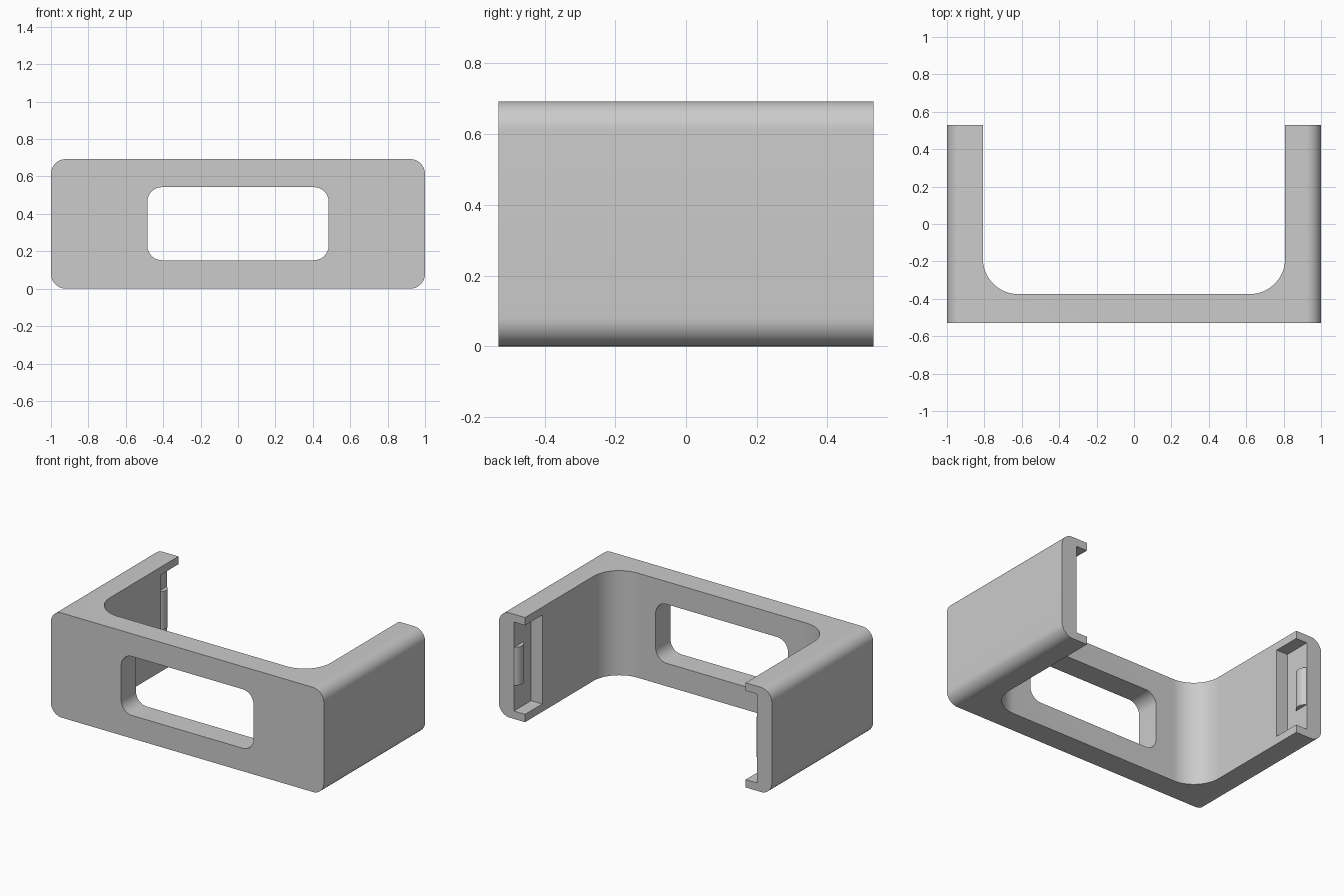
import bpy
import bmesh
import math
from mathutils import Vector

if "Cube" in bpy.data.objects:
    bpy.data.objects.remove(bpy.data.objects["Cube"])

W, D, H = 1.0, 0.53, 0.693          # half width, half depth, height
ARM, FRONT = 0.808, -0.375          # inner faces of the arms and front wall

grey = bpy.data.materials.new("plain grey")
grey.use_nodes = True
grey.diffuse_color = (0.6, 0.6, 0.6, 1)
grey.node_tree.nodes["Principled BSDF"].inputs["Base Color"].default_value = (0.6, 0.6, 0.6, 1)


def rounded_rect(u0, u1, v0, v1, r, steps=12):
    """Outline of a rectangle with rounded corners."""
    corners = [(u1 - r, v1 - r), (u0 + r, v1 - r), (u0 + r, v0 + r), (u1 - r, v0 + r)]
    points = []
    for i, (cu, cv) in enumerate(corners):
        for s in range(steps + 1):
            a = math.pi / 2 * (i + s / steps)
            points.append((cu + r * math.cos(a), cv + r * math.sin(a)))
    return points


def prism(name, outline, axis, start, end):
    """Extrude an outline along y (outline in x, z) or z (outline in x, y)."""
    bm = bmesh.new()
    verts = [bm.verts.new((u, start, v) if axis == "y" else (u, v, start)) for u, v in outline]
    face = bm.faces.new(verts)
    moved = bmesh.ops.extrude_face_region(bm, geom=[face])["geom"]
    step = Vector((0, end - start, 0)) if axis == "y" else Vector((0, 0, end - start))
    bmesh.ops.translate(bm, vec=step, verts=[g for g in moved if isinstance(g, bmesh.types.BMVert)])
    bmesh.ops.recalc_face_normals(bm, faces=bm.faces)
    mesh = bpy.data.meshes.new(name)
    bm.to_mesh(mesh)
    bm.free()
    mesh.materials.append(grey)
    obj = bpy.data.objects.new(name, mesh)
    bpy.context.collection.objects.link(obj)
    return obj


def activate(obj):
    bpy.ops.object.select_all(action="DESELECT")
    obj.select_set(True)
    bpy.context.view_layer.objects.active = obj


def cut(target, cutter):
    cutter.hide_render = True
    mod = target.modifiers.new("cut", "BOOLEAN")
    mod.operation = "DIFFERENCE"
    mod.solver = "EXACT"
    mod.object = cutter
    activate(target)
    bpy.ops.object.modifier_apply(modifier=mod.name)
    bpy.data.objects.remove(cutter)


# Bracket body: rounded bar hollowed from the back into a U
body = prism("bracket_body", rounded_rect(-W, W, 0, H, 0.08), "y", -D, D)
cut(body, prism("hollow_cutter", rounded_rect(-ARM, ARM, FRONT, 1.2, 0.19, 20), "z", -0.2, 1))

# Window through the front wall
cut(body, prism("window_cutter", rounded_rect(-0.485, 0.485, 0.152, 0.543, 0.08), "y", -0.8, -0.2))

# Recesses inside the arm ends, open towards the back, each with a snap ridge
FLOOR, RIDGE_Y, RIDGE_HALF, RIDGE_RISE = 0.89, 0.48, 0.048, 0.026
parts = [body]
for side, label in ((-1, "right"), (1, "left")):
    x0, x1 = sorted((side * 0.7, side * FLOOR))
    box = [(x0, 0.35), (x1, 0.35), (x1, 0.7), (x0, 0.7)]
    cut(body, prism("recess_cutter", box, "z", 0.052, H - 0.052))

    radius = (RIDGE_HALF ** 2 + RIDGE_RISE ** 2) / (2 * RIDGE_RISE)
    spread = math.asin(RIDGE_HALF / radius)
    arc = []
    for i in range(17):
        a = spread * (i / 8 - 1)
        x = FLOOR - RIDGE_RISE + radius * (1 - math.cos(a))
        arc.append((side * x, RIDGE_Y + radius * math.sin(a)))
    back = [(side * (FLOOR + 0.01), y) for y in (RIDGE_Y + RIDGE_HALF, RIDGE_Y - RIDGE_HALF)]
    parts.append(prism(label + "_snap_ridge", arc + back, "z", 0.22, 0.473))

for part in parts:
    activate(part)
    bpy.ops.object.shade_smooth_by_angle(angle=math.radians(30))
